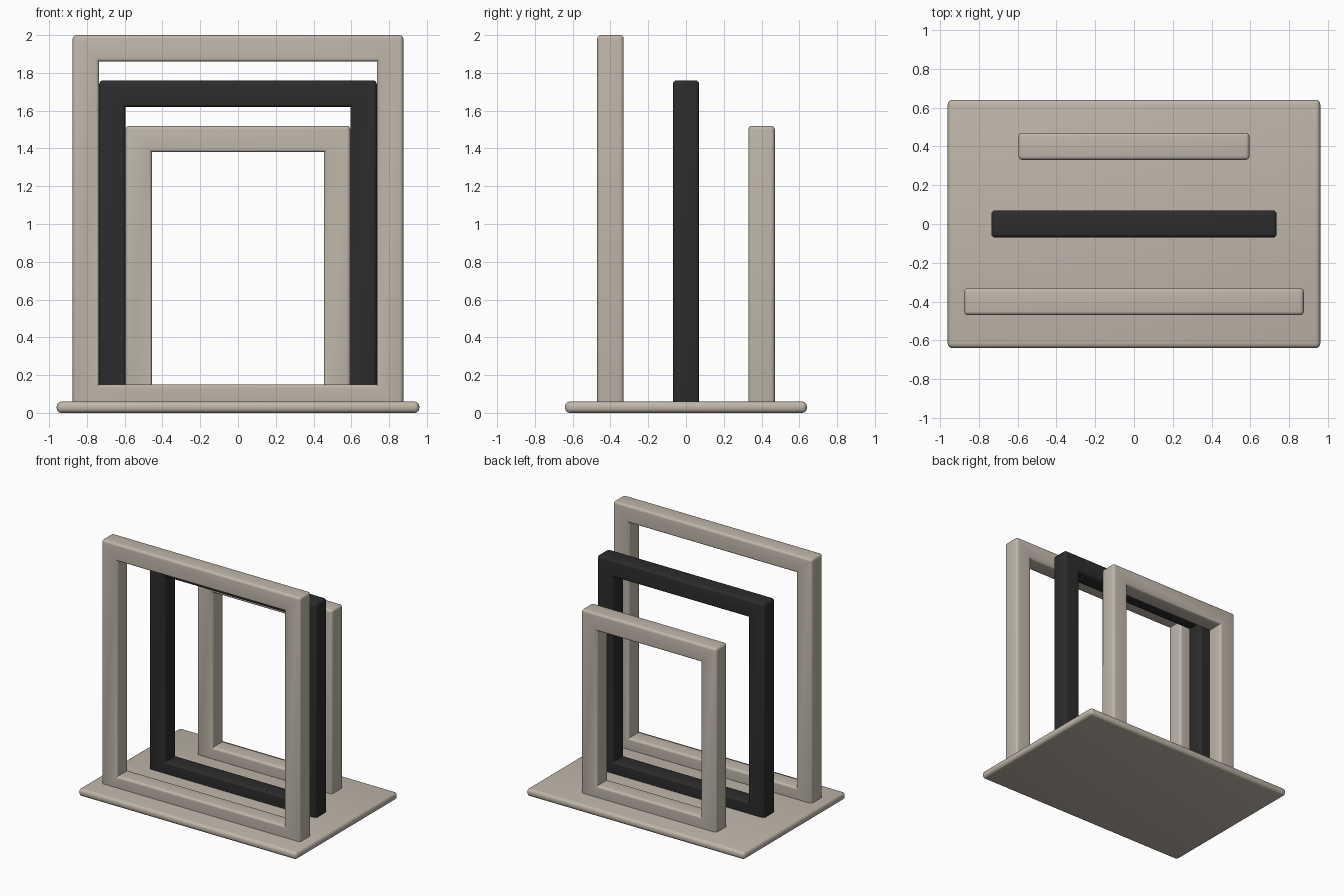
import bpy, bmesh

if "Cube" in bpy.data.objects:
    bpy.data.objects.remove(bpy.data.objects["Cube"])


def material(name, rgb):
    m = bpy.data.materials.new(name)
    m.diffuse_color = (*rgb, 1)
    m.use_nodes = True
    m.node_tree.nodes["Principled BSDF"].inputs["Base Color"].default_value = m.diffuse_color
    return m


BEIGE = material("warm_beige", (0.52, 0.47, 0.40))
BLACK = material("matt_black", (0.025, 0.025, 0.025))


def finish(bm, name, mat):
    bmesh.ops.recalc_face_normals(bm, faces=bm.faces)
    mesh = bpy.data.meshes.new(name)
    bm.to_mesh(mesh)
    bm.free()
    mesh.materials.append(mat)
    ob = bpy.data.objects.new(name, mesh)
    bpy.context.collection.objects.link(ob)
    bpy.ops.object.select_all(action='DESELECT')
    ob.select_set(True)
    bpy.context.view_layer.objects.active = ob
    bpy.ops.object.shade_smooth_by_angle(angle=0.7)
    return ob


def round_edges(bm, edges, radius):
    bmesh.ops.bevel(bm, geom=edges, offset=radius, offset_type='OFFSET',
                    segments=4, profile=0.5, affect='EDGES')


def base_plate(name, half_x, half_y, height, mat):
    bm = bmesh.new()
    bmesh.ops.create_cube(bm, size=1)
    for v in bm.verts:
        v.co = (v.co.x * 2 * half_x, v.co.y * 2 * half_y, (v.co.z + 0.5) * height)
    round_edges(bm, list(bm.edges), 0.025)
    return finish(bm, name, mat)


def frame(name, half_w, z0, z1, y, mat, bar=0.14):
    bm = bmesh.new()

    def ring(inset, yy):
        x, a, b = half_w - inset, z0 + inset, z1 - inset
        return [bm.verts.new((px, yy, pz))
                for px, pz in ((-x, a), (x, a), (x, b), (-x, b))]

    # four rings joined around the square bar section
    rings = [ring(0, y - bar / 2), ring(0, y + bar / 2),
             ring(bar, y + bar / 2), ring(bar, y - bar / 2)]
    for r in range(4):
        p, q = rings[r], rings[(r + 1) % 4]
        for i in range(4):
            j = (i + 1) % 4
            bm.faces.new((p[i], p[j], q[j], q[i]))
    # round the long edges and outer corners, keep inner corners mitred
    bmesh.ops.recalc_face_normals(bm, faces=bm.faces)
    edges = [e for e in bm.edges if e.calc_face_angle_signed() > 0.5]
    round_edges(bm, edges, 0.02)
    return finish(bm, name, mat)


# base
base_plate("base_plate", 0.96, 0.64, 0.06, BEIGE)

# three nested frames, tallest at the front
frame("front_frame", 0.875, 0.01, 2.00, -0.4, BEIGE)
frame("middle_frame", 0.735, 0.01, 1.76, 0.0, BLACK)
frame("back_frame", 0.595, 0.01, 1.52, 0.4, BEIGE)
